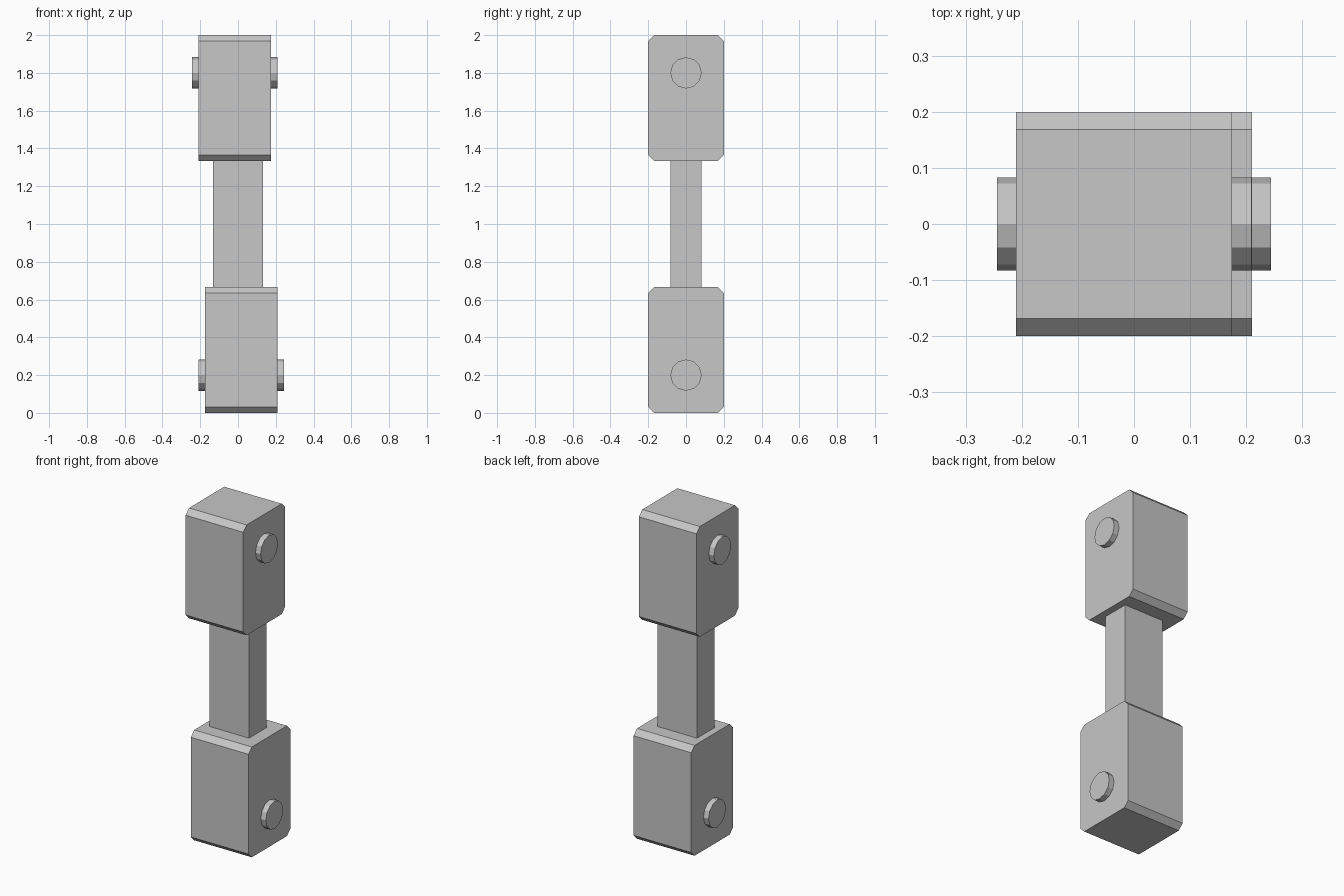
import bpy, bmesh, math
from mathutils import Matrix

cube = bpy.data.objects.get("Cube")
if cube:
    bpy.data.objects.remove(cube, do_unlink=True)

grey = bpy.data.materials.new("plain grey")
grey.use_nodes = True
grey.diffuse_color = (0.57, 0.57, 0.57, 1)
grey.node_tree.nodes["Principled BSDF"].inputs["Base Color"].default_value = (0.57, 0.57, 0.57, 1)


def finish(name, bm):
    bmesh.ops.recalc_face_normals(bm, faces=bm.faces)
    mesh = bpy.data.meshes.new(name)
    bm.to_mesh(mesh)
    bm.free()
    mesh.materials.append(grey)
    obj = bpy.data.objects.new(name, mesh)
    bpy.context.collection.objects.link(obj)
    return obj


def box(name, x, y, z, chamfer=0):
    """Box from (min, max) ranges; chamfer cuts the edges that run along x."""
    bm = bmesh.new()
    bmesh.ops.create_cube(bm, size=1)
    for v in bm.verts:
        v.co = [sum(r) / 2 + c * (r[1] - r[0]) for r, c in zip((x, y, z), v.co)]
    if chamfer:
        edges = [e for e in bm.edges if abs(e.verts[0].co.x - e.verts[1].co.x) > 0.1]
        bmesh.ops.bevel(bm, geom=edges, offset=chamfer, offset_type='OFFSET',
                        segments=1, profile=0.5, affect='EDGES')
    return finish(name, bm)


def pin(name, x0, x1, z, radius):
    """Twelve-sided pin lying along x."""
    bm = bmesh.new()
    place = Matrix.Translation(((x0 + x1) / 2, 0, z)) @ Matrix.Rotation(math.pi / 2, 4, 'Y')
    bmesh.ops.create_cone(bm, cap_ends=True, segments=12, radius1=radius,
                          radius2=radius, depth=x1 - x0, matrix=place)
    return finish(name, bm)


# The lower end is the upper end turned half round about the middle of the bar
for label, s in (("upper", 1), ("lower", -1)):
    def span(a, b, mid=0):
        return sorted((mid + s * a, mid + s * b))

    box(label + "_block", span(-0.21, 0.175), (-0.2, 0.2), span(0.333, 1, 1), 0.032)
    pin(label + "_pin", *span(-0.244, 0.209), 1 + s * 0.8, 0.083)

# Connecting bar
box("connecting_bar", (-0.132, 0.132), (-0.083, 0.083), (0.64, 1.36))
